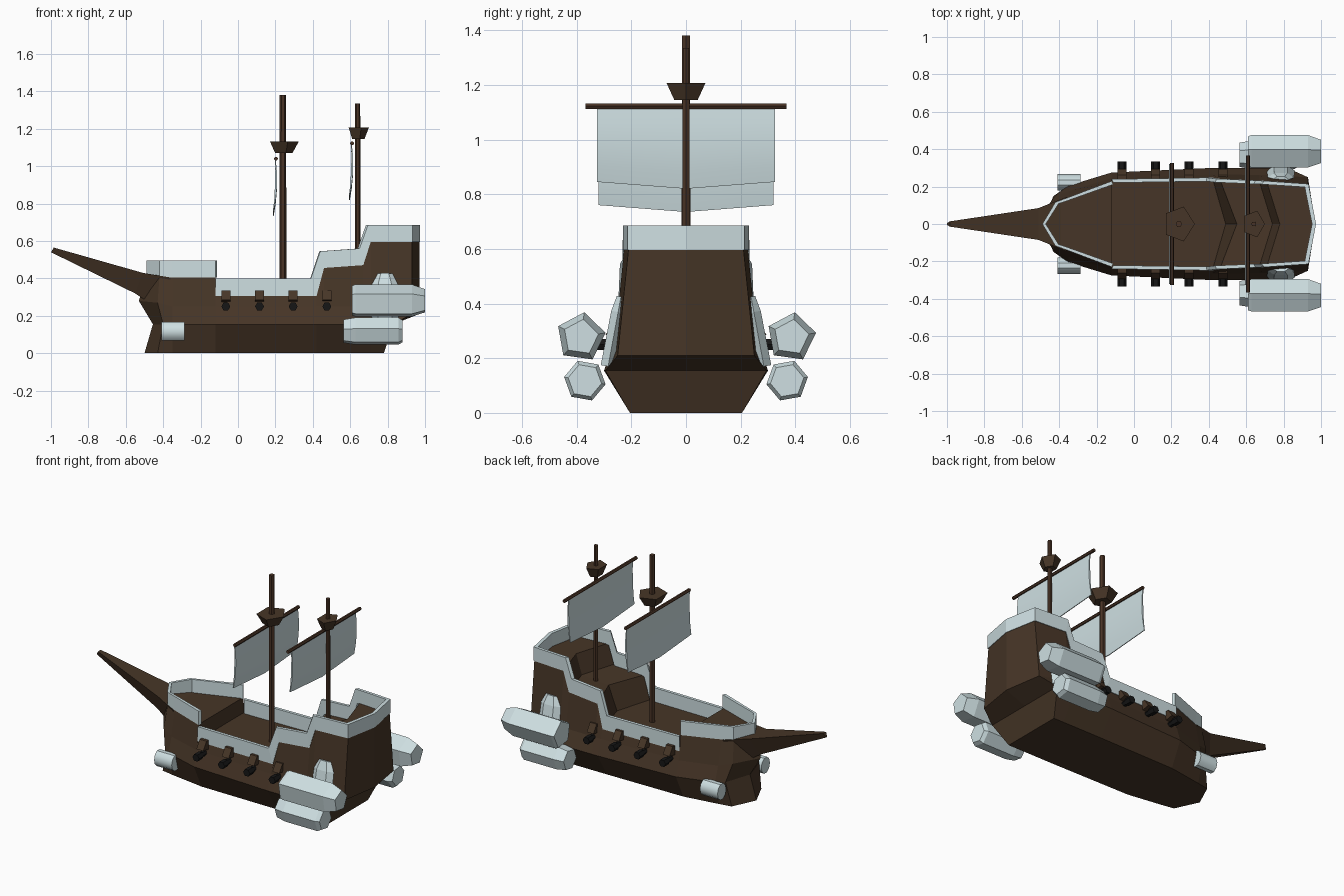
import bpy, bmesh, math
from mathutils import Vector

if "Cube" in bpy.data.objects:
    bpy.data.objects.remove(bpy.data.objects["Cube"])


def material(name, rgb):
    m = bpy.data.materials.new(name)
    m.diffuse_color = (*rgb, 1)
    m.use_nodes = True
    m.node_tree.nodes["Principled BSDF"].inputs["Base Color"].default_value = m.diffuse_color
    return m


HULL = material("hull brown", (0.062, 0.036, 0.020))
MAST = material("mast brown", (0.068, 0.034, 0.019))
PALE = material("pale blue grey", (0.62, 0.74, 0.76))
BLACK = material("gun black", (0.008, 0.008, 0.008))


def make(name, faces, mat, smooth=None):
    """Object from faces given as lists of points; shared points are welded."""
    bm = bmesh.new()
    cache = {}
    for pts in faces:
        vs = []
        for p in pts:
            key = tuple(round(c, 4) for c in p)
            if key not in cache:
                cache[key] = bm.verts.new(key)
            if cache[key] not in vs:
                vs.append(cache[key])
        if len(vs) > 2 and not bm.faces.get(vs):
            bm.faces.new(vs)
    bmesh.ops.recalc_face_normals(bm, faces=bm.faces)
    me = bpy.data.meshes.new(name)
    bm.to_mesh(me)
    bm.free()
    ob = bpy.data.objects.new(name, me)
    bpy.context.collection.objects.link(ob)
    me.materials.append(mat)
    if smooth:
        bpy.context.view_layer.objects.active = ob
        ob.select_set(True)
        bpy.ops.object.shade_smooth_by_angle(angle=math.radians(smooth))
        ob.select_set(False)
    return ob


def loft(name, rings, mat, smooth=None):
    """Skin a list of closed rings and cap both ends."""
    n = len(rings[0])
    faces = [rings[0], rings[-1]]
    for a, b in zip(rings, rings[1:]):
        faces += [[a[i], a[(i + 1) % n], b[(i + 1) % n], b[i]] for i in range(n)]
    return make(name, faces, mat, smooth)


def tube(name, p0, p1, profile, sides, mat, turn=0, squash=(1, 1), smooth=None):
    """Polygon tube from p0 to p1; profile = (fraction along, radius)."""
    p0, p1 = Vector(p0), Vector(p1)
    d = (p1 - p0).normalized()
    u = Vector((0, 1, 0)) if abs(d.x) > 0.7 else Vector((1, 0, 0))
    v = d.cross(u).normalized()
    if v.z < 0 or (abs(v.z) < 1e-6 and v.y < 0):
        v = -v
    rings = []
    for t, r in profile:
        c = p0.lerp(p1, t)
        rings.append([c + u * (r * squash[0] * math.cos(a)) + v * (r * squash[1] * math.sin(a))
                      for a in (turn + 2 * math.pi * i / sides for i in range(sides))])
    return loft(name, rings, mat, smooth)


# Hull stations, bow to stern: bottom, knuckle, side and deck edge (x, y, z)
def station(x, b, k, m, t, z):
    return [(x, b, 0), (x, k, 0.155), (x, m, 0.25), (x, t, z)]


ST = [
    [(-0.50, 0, 0), (-0.455, 0, 0.155), (-0.53, 0, 0.28), (-0.49, 0, 0.41)],
    [(-0.43, 0.15, 0), (-0.40, 0.17, 0.155), (-0.43, 0.14, 0.27), (-0.42, 0.115, 0.41)],
    station(-0.35, 0.165, 0.205, 0.175, 0.14, 0.41),
    station(-0.12, 0.20, 0.275, 0.245, 0.225, 0.41),
    station(-0.12, 0.20, 0.275, 0.245, 0.235, 0.31),
    station(0.42, 0.205, 0.30, 0.265, 0.243, 0.31),
    station(0.46, 0.205, 0.30, 0.265, 0.237, 0.46),
    station(0.67, 0.205, 0.30, 0.262, 0.228, 0.475),
    station(0.71, 0.205, 0.30, 0.262, 0.226, 0.60),
    [(0.78, 0.205, 0), (0.83, 0.295, 0.155), (0.93, 0.25, 0.21), (0.93, 0.21, 0.60)],
    [(0.78, 0, 0), (0.83, 0, 0.155), (0.97, 0, 0.21), (0.97, 0, 0.60)],
]
CHEVRON = {5: 0.07, 6: 0.09, 7: 0.07, 8: 0.07}

faces = []
for s in (1, -1):
    flip = [[(x, y * s, z) for x, y, z in st] for st in ST]
    for i, (a, b) in enumerate(zip(flip, flip[1:])):
        for j in range(3):
            faces.append([a[j], b[j], b[j + 1], a[j + 1]])
        for lv in (0, 3):
            ca, cb = [(q[lv][0] + (CHEVRON.get(n, 0) if lv else 0), 0, q[lv][2])
                      for n, q in ((i, a), (i + 1, b))]
            faces.append([a[lv], b[lv], cb, ca])
make("hull", faces, HULL)


# Railings follow the deck edge
def rail(name, run, lean):
    rings = []
    for i, s in run:
        x, y, z = ST[i][3]
        y *= s
        xt, zt = x + lean.get(i, 0), z + (0.09 if 3 < i < 6 else 0.085)
        inn = lambda q: 0.24 + (q - 0.24) * 0.975
        rings.append([(x + 0.003 * (i > 8), y * 1.02, z - 0.004), (xt + 0.003 * (i > 8), y * 1.02, zt),
                      (inn(xt), y * 0.94, zt), (inn(x), y * 0.94, z - 0.004)])
    loft(name, rings, PALE)


rail("bow_railing", [(3, 1), (2, 1), (1, 1), (0, 1), (1, -1), (2, -1), (3, -1)], {})
rail("stern_railing", [(i, 1) for i in range(4, 11)] + [(i, -1) for i in range(9, 3, -1)],
     {5: -0.03, 6: -0.02, 7: -0.02, 8: -0.015})

# Bowsprit: tapered beam flaring into the bow
loft("bowsprit", [[(x0, -w, z1), (x0, w, z1), (x1, w * 0.35, z0), (x1, -w * 0.35, z0)]
                  for x0, x1, w, z0, z1 in ((-0.36, -0.40, 0.145, 0.22, 0.405),
                                            (-0.51, -0.55, 0.085, 0.32, 0.43),
                                            (-0.985, -1.0, 0.014, 0.54, 0.565))], HULL)

# Masts with crow's nests, yards and sails
for tag, x, r, z0, z1, nz, nr, ny, yx, yz, yl, sz, sw in (
        ("main", 0.24, 0.019, 0.30, 1.38, 1.07, 0.085, 1.15, 0.203, 1.04, 0.325, 0.76, 0.32),
        ("aft", 0.64, 0.015, 0.46, 1.335, 1.145, 0.06, 1.25, 0.61, 1.122, 0.367, 0.845, 0.325)):
    tube(tag + "_mast", (x, 0, z0), (x, 0, z1), [(0, r), (1, r * 0.9)], 6, MAST)
    tube(tag + "_crows_nest", (x, 0, nz), (x, 0, nz + 0.062), [(0, nr * 0.6), (1, nr)], 5, HULL,
         squash=(1, ny))
    tube(tag + "_yard", (yx, -yl, yz), (yx, yl, yz), [(0, 0.011), (1, 0.011)], 6, MAST)
    prof = [(0, 0), (0.2, 0.006), (0.4, 0.008), (0.6, 0.006), (0.8, 0), (1, -0.010)]
    rings = []
    for k in (-1, -0.5, 0, 0.5, 1):
        drop = yz - sz + 0.025 * (1 - abs(k))
        line = [(yx - 0.002 + dx, k * sw, yz - t * drop) for t, dx in prof]
        back = [(px - 0.012 * (1 - abs(t * 2 - 1) * 0.6), py, pz)
                for (px, py, pz), (t, _) in zip(line, prof)]
        rings.append(line + back[::-1])
    loft(tag + "_sail", rings, PALE, 35)

for s, side in ((-1, "front"), (1, "back")):
    # Cannons with port lids
    for n, x in enumerate((-0.065, 0.115, 0.295, 0.475)):
        tube(f"{side}_cannon_{n + 1}", (x, 0.24 * s, 0.25), (x, 0.335 * s, 0.25),
             [(0, 0.017), (0.45, 0.018), (0.5, 0.024), (1, 0.024)], 6, BLACK)
        loft(f"{side}_port_lid_{n + 1}",
             [[(x + e, y * s, z) for y, z in ((0.235, 0.335), (0.262, 0.335), (0.295, 0.285), (0.24, 0.275))]
              for e in (-0.024, 0.024)], HULL)
    # Stern thruster pods
    turn = math.radians(90 + 8 * s)
    if s > 0:
        turn = math.radians(82)
    tube(side + "_upper_pod", (0.61, 0.385 * s, 0.277), (1.0, 0.385 * s, 0.277),
         [(0, 0.085), (0.05, 0.092), (0.82, 0.092), (1, 0.066)], 5, PALE, turn)
    tube(side + "_lower_pod", (0.565, 0.37 * s, 0.118), (0.88, 0.37 * s, 0.118),
         [(0, 0.066), (0.2, 0.077), (0.93, 0.077), (1, 0.062)], 6, PALE, math.radians(10 * s))
    # Mounting bracket on the hull side
    tube(side + "_pod_bracket", (0.785, 0.285 * s, 0.17), (0.785, 0.238 * s, 0.425),
         [(0, 0.075), (0.78, 0.07), (1, 0.042)], 6, PALE, squash=(1, 0.42))
    # Bow thruster drum
    tube(side + "_bow_drum", (-0.41, 0.222 * s, 0.117), (-0.285, 0.222 * s, 0.117),
         [(0, 0.052), (1, 0.052)], 10, PALE, squash=(0.85, 1), smooth=40)
